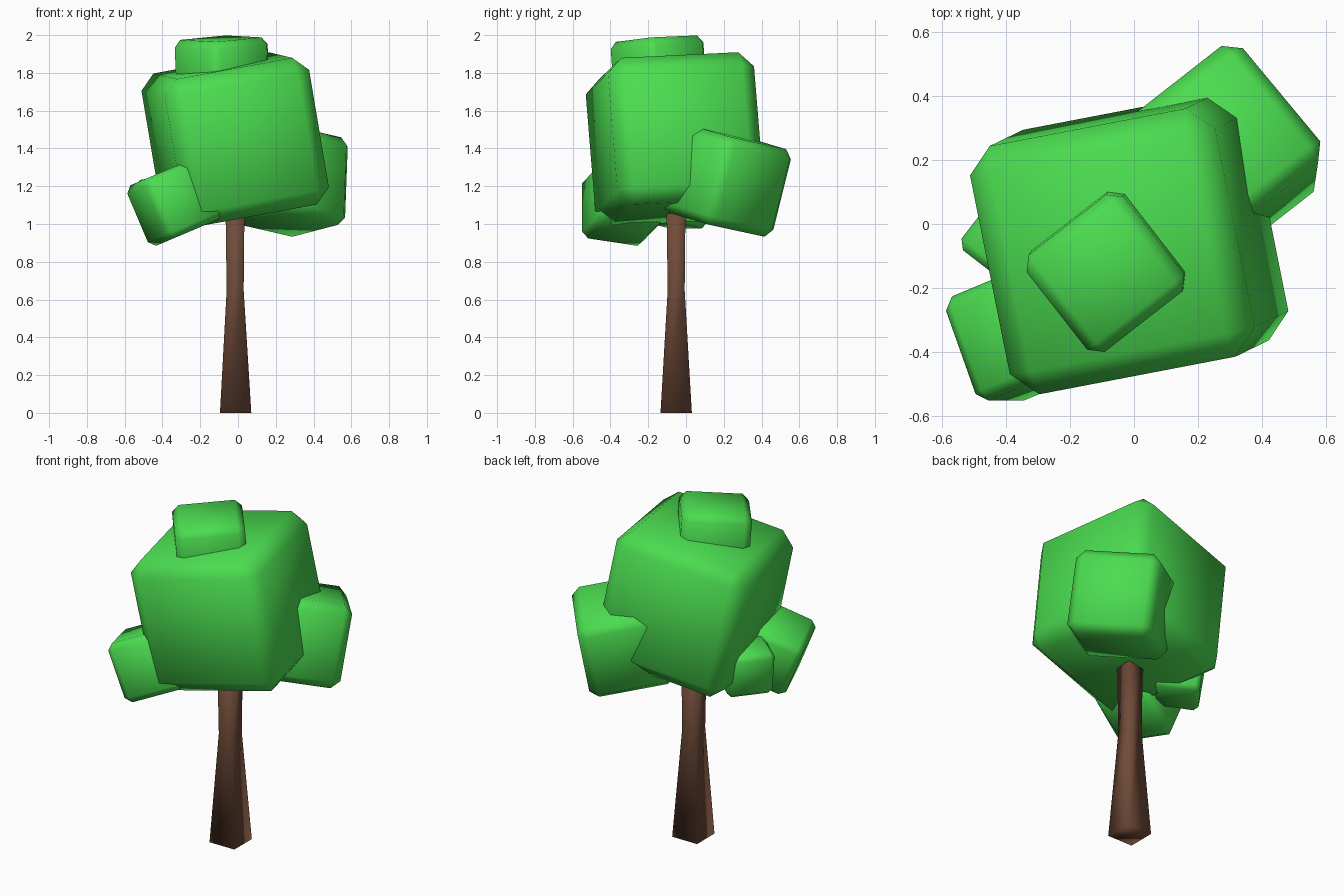
import bpy
from mathutils import Matrix, Vector

if "Cube" in bpy.data.objects:
    bpy.data.objects.remove(bpy.data.objects["Cube"])


def material(name, rgb):
    m = bpy.data.materials.new(name)
    m.diffuse_color = (*rgb, 1)
    m.use_nodes = True
    m.node_tree.nodes["Principled BSDF"].inputs["Base Color"].default_value = m.diffuse_color
    return m


leaf = material("leaf_green", (0.07, 0.72, 0.08))
bark = material("bark_brown", (0.16, 0.07, 0.04))


def smooth(ob):
    for p in ob.data.polygons:
        p.use_smooth = True


# Foliage block: chamfered cube; orientation from its right direction and up direction
def foliage(name, center, half, right, up):
    z = Vector(up).normalized()
    x = Vector(right)
    x = (x - z * x.dot(z)).normalized()
    y = z.cross(x)
    bpy.ops.mesh.primitive_cube_add(size=2 * half)
    ob = bpy.context.object
    ob.name = name
    rot = Matrix((x, y, z)).transposed().to_4x4()
    ob.matrix_world = Matrix.Translation(center) @ rot
    bev = ob.modifiers.new("chamfer", 'BEVEL')
    bev.width = half * 0.2
    bev.segments = 1
    ob.data.materials.append(leaf)
    smooth(ob)
    return ob


foliage("main_foliage", (-0.015, -0.06, 1.45), 0.395,
        (0.965, 0.185, 0.177), (-0.165, -0.08, 0.98))
foliage("top_foliage", (-0.083, -0.142, 1.79), 0.192,
        (0.79, 0.615, 0.08), (-0.04, -0.075, 1))
foliage("right_foliage", (0.268, 0.212, 1.23), 0.239,
        (0.63, -0.758, 0.165), (0.036, 0.24, 0.97))
foliage("left_foliage", (-0.336, -0.338, 1.115), 0.174,
        (0.856, 0.358, 0.363), (-0.39, 0.0, 0.92))
foliage("small_left_foliage", (-0.36, -0.05, 1.12), 0.13,
        (0.6, 0.8, 0.1), (-0.12, 0.08, 1))

# Trunk: tapering square column, rings of (z, centre x, centre y, half width)
rings = [(0, -0.0125, -0.052, 0.083),
         (0.65, -0.015, -0.052, 0.045),
         (1.15, -0.016, -0.053, 0.051)]
verts = [(cx + sx * h, cy + sy * h, z) for z, cx, cy, h in rings
         for sx, sy in ((-1, -1), (1, -1), (1, 1), (-1, 1))]
faces = [(3, 2, 1, 0), (8, 9, 10, 11)]
for r in (0, 4):
    for i in range(4):
        j = (i + 1) % 4
        faces.append((r + i, r + j, r + j + 4, r + i + 4))
mesh = bpy.data.meshes.new("trunk")
mesh.from_pydata(verts, [], faces)
trunk = bpy.data.objects.new("trunk", mesh)
bpy.context.collection.objects.link(trunk)
mesh.materials.append(bark)
smooth(trunk)
